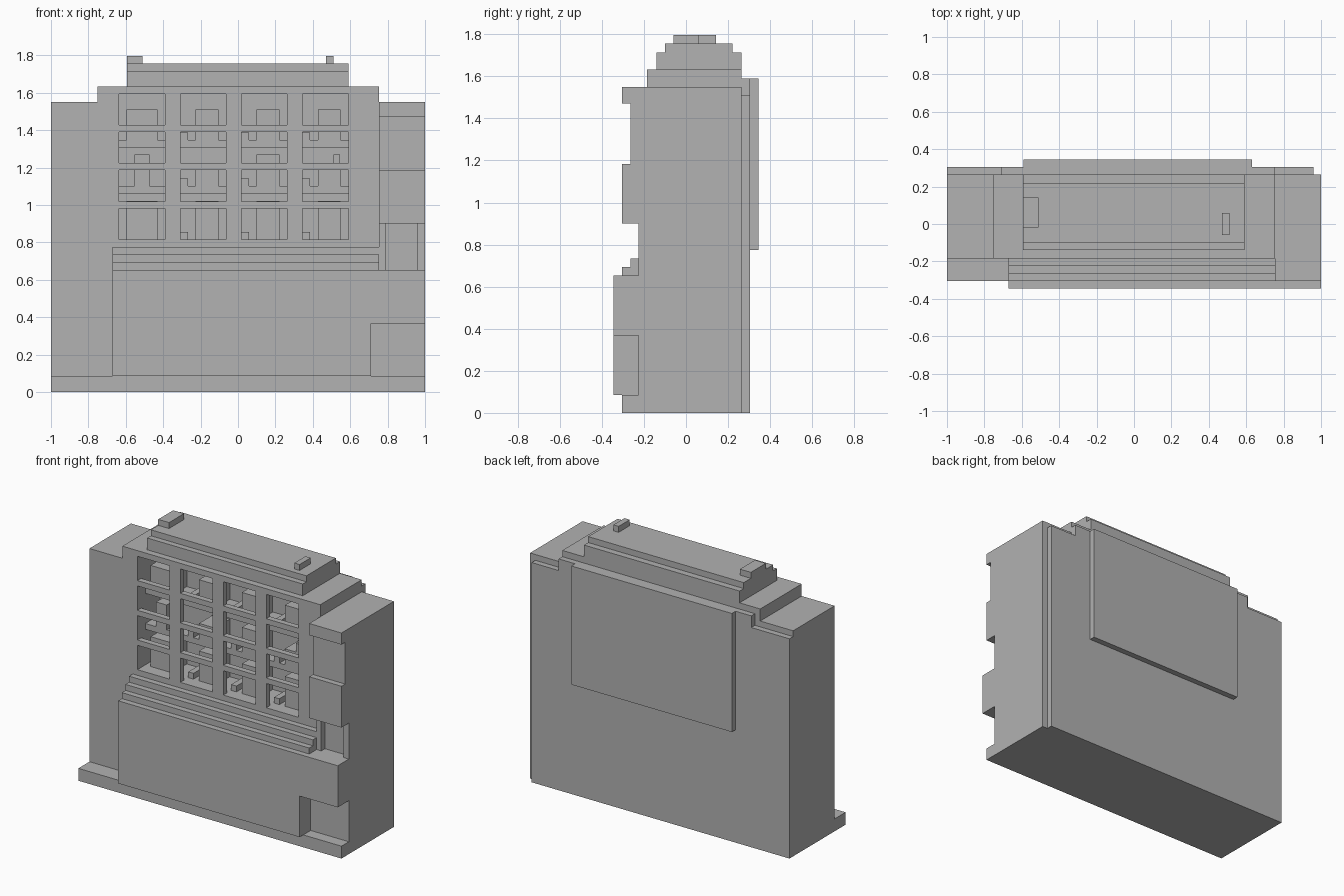
import bpy, bmesh

cube = bpy.data.objects.get("Cube")
if cube:
    bpy.data.objects.remove(cube, do_unlink=True)

stone = bpy.data.materials.new("stone_grey")
stone.use_nodes = True
GREY = (0.445, 0.445, 0.445, 1)
stone.diffuse_color = GREY
stone.node_tree.nodes["Principled BSDF"].inputs["Base Color"].default_value = GREY


def boxes(name, *spans):
    """One object from boxes given as (x0, x1, y0, y1, z0, z1)."""
    bm = bmesh.new()
    for x0, x1, y0, y1, z0, z1 in spans:
        for v in bmesh.ops.create_cube(bm, size=1)["verts"]:
            v.co.x = x1 if v.co.x > 0 else x0
            v.co.y = y1 if v.co.y > 0 else y0
            v.co.z = z1 if v.co.z > 0 else z0
    mesh = bpy.data.meshes.new(name)
    bm.to_mesh(mesh)
    bm.free()
    mesh.materials.append(stone)
    ob = bpy.data.objects.new(name, mesh)
    bpy.context.scene.collection.objects.link(ob)
    return ob


def carve(ob, *cutters):
    """Subtract the cutters and keep the plain resulting mesh."""
    for c in cutters:
        c.hide_render = True
        m = ob.modifiers.new("cut", "BOOLEAN")
        m.operation, m.solver, m.object = "DIFFERENCE", "EXACT", c
    bpy.context.view_layer.update()
    graph = bpy.context.evaluated_depsgraph_get()
    mesh = bpy.data.meshes.new_from_object(ob.evaluated_get(graph))
    ob.modifiers.clear()
    ob.data = mesh
    for c in cutters:
        bpy.data.objects.remove(c, do_unlink=True)


WALL, BACK = -0.185, 0.265      # main wall front and back
ROOM_BACK, FLOOR_EDGE = 0.06, -0.10
LEFT, RIGHT = -0.635, 0.59      # room sides

# Central block, hollowed out behind a four by four grid of openings
hall = boxes("main_block", (-0.75, 0.755, WALL, BACK, 0, 1.633))
room = boxes("room_cutter", (LEFT, RIGHT, -0.145, ROOM_BACK, 0.815, 1.595))
cols = [LEFT + i * 0.3265 for i in range(4)]
rows = [0.815 + i * 0.204 for i in range(4)]
openings = boxes("opening_cutter", *[
    (x, x + 0.245, WALL - 0.1, -0.12, z, z + 0.167) for x in cols for z in rows])
carve(hall, room, openings)

# Inner floors
floors = [0.815, 1.10, 1.347]
boxes("inner_floors", *[(LEFT, RIGHT, FLOOR_EDGE, ROOM_BACK, z - 0.04, z)
                        for z in floors[1:]])

# Low benches and tall cabinets on every floor
boxes("benches", *[(x, x + 0.04, FLOOR_EDGE, ROOM_BACK, z, z + 0.04)
                   for x in cols[1:] for z in floors])
cabinets = []
for z, top in zip(floors, (1.02, 1.21, 1.51)):
    for i, x in enumerate(cols):
        a, b = x + 0.082, x + 0.204
        if i == 0:
            a, b = (x + 0.082, x + 0.163) if z == 1.10 else (x + 0.04, x + 0.204)
        t = 1.27 if z == 1.10 and i in (0, 2) else top
        cabinets.append((a, b, FLOOR_EDGE, ROOM_BACK, z, t))
cabinets.append((0.51, 0.545, FLOOR_EDGE, ROOM_BACK, 1.21, 1.27))
boxes("cabinets", *cabinets)

# Side wing and the stepped tower on the other side
boxes("right_wing", (-1, -0.75, WALL, BACK, 0, 1.55))
boxes("left_tower",
      (0.755, 1, WALL, BACK, 0, 1.55),
      (0.755, 0.79, -0.225, WALL, 0.65, 0.9),
      (0.96, 1, -0.225, WALL, 0.65, 0.9),
      (0.755, 1, -0.305, WALL, 0.9, 1.184),
      (0.755, 1, -0.265, WALL, 1.184, 1.47),
      (0.755, 1, -0.305, WALL, 1.47, 1.55))

# Base slab, front annex with corner recess, stepped ledge above it
boxes("base_slab", (-1, 1, -0.305, WALL, 0, 0.085))
boxes("front_annex",
      (-0.67, 0.71, -0.345, WALL, 0.085, 0.653),
      (0.71, 1, -0.345, WALL, 0.367, 0.653),
      (0.71, 1, -0.225, WALL, 0.085, 0.367))
boxes("ledge_steps", *[
    (-0.67, 0.755, -0.305 + i * 0.04, WALL, 0.653 + i * 0.041, 0.694 + i * 0.041)
    for i in range(3)])

# Back cladding and raised panel
boxes("back_cladding",
      (-1, 0.96, BACK, 0.305, 0, 1.51),
      (-0.71, 0.755, BACK, 0.305, 1.51, 1.59))
boxes("back_panel", (-0.59, 0.63, 0.305, 0.345, 0.775, 1.59))

# Stepped roof and chimneys
boxes("roof_tiers",
      (-0.593, 0.59, -0.14, BACK, 1.633, 1.714),
      (-0.593, 0.59, -0.10, 0.22, 1.714, 1.755))
boxes("chimneys",
      (-0.593, -0.51, -0.02, 0.143, 1.755, 1.796),
      (0.47, 0.51, -0.06, 0.06, 1.755, 1.796))
